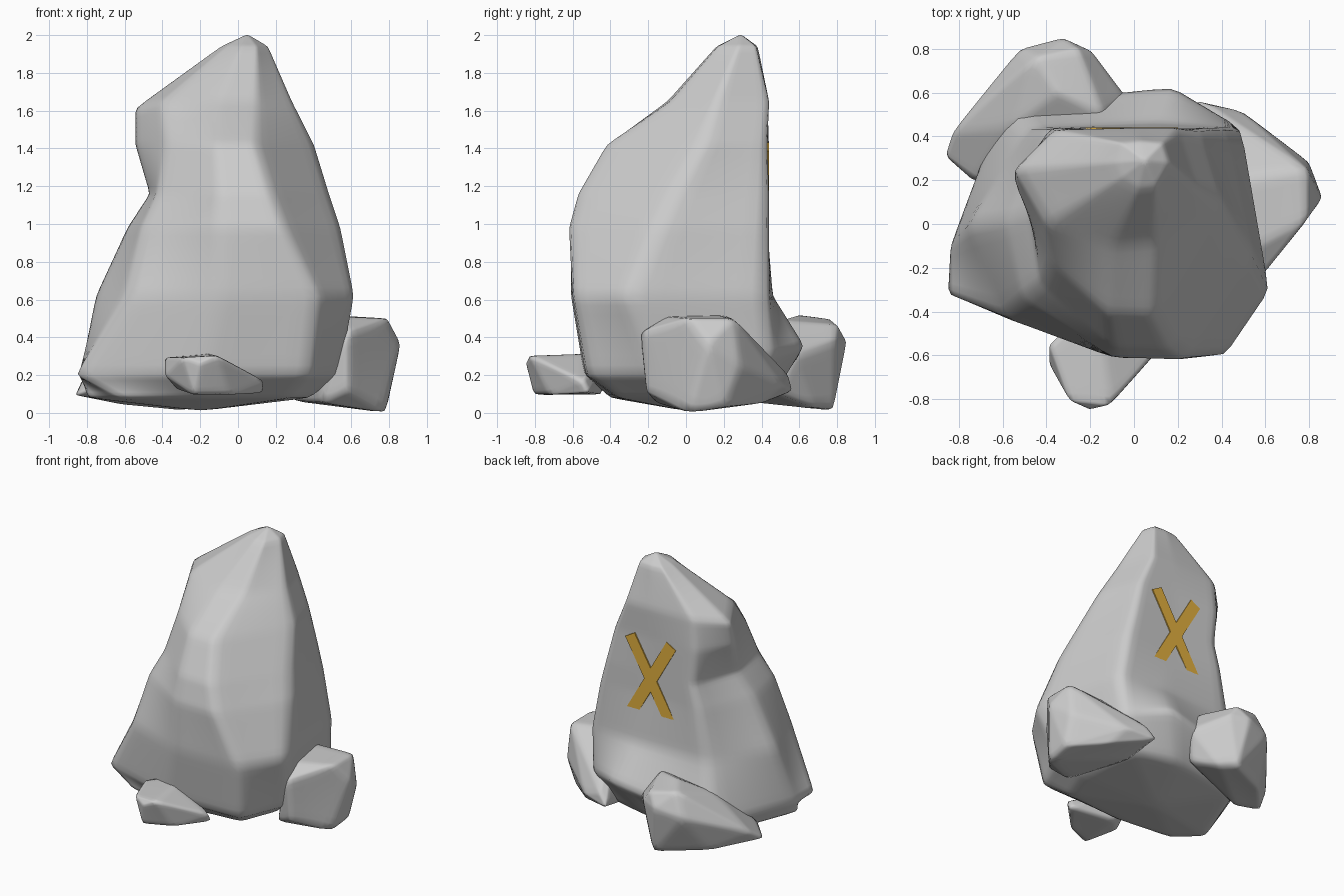
import bpy, bmesh
from math import radians
from mathutils import Vector

if "Cube" in bpy.data.objects:
    bpy.data.objects.remove(bpy.data.objects["Cube"])


def finish(bm, name, crease):
    """Turn a coarse cage into a softly worn rock."""
    bmesh.ops.recalc_face_normals(bm, faces=bm.faces)
    layer = bm.edges.layers.float.new("crease_edge")
    for e in bm.edges:
        e[layer] = crease
    me = bpy.data.meshes.new(name)
    bm.to_mesh(me)
    bm.free()
    ob = bpy.data.objects.new(name, me)
    bpy.context.collection.objects.link(ob)
    sub = ob.modifiers.new("worn_edges", "SUBSURF")
    sub.levels = sub.render_levels = 3
    for p in me.polygons:
        p.use_smooth = True
    return ob


def loft(name, rings, low, high):
    """Skin stacked rings (points may carry a lift), closed by a tip at each end."""
    bm = bmesh.new()
    loops = [[bm.verts.new((p[0], p[1], z + sum(p[2:]))) for p in pts] for z, pts in rings]
    n = len(loops[0])
    for a, b in zip(loops, loops[1:]):
        for i in range(n):
            j = (i + 1) % n
            bm.faces.new((a[i], a[j], b[j], b[i]))
    for loop, tip in ((loops[0], low), (loops[-1], high)):
        v = bm.verts.new(tip)
        for i in range(n):
            bm.faces.new((loop[i], loop[(i + 1) % n], v))
    return finish(bm, name, 0.55)


def hull_rock(name, pts, grow=1.04):
    """Small rock: hull of a few corner points, softened."""
    bm = bmesh.new()
    c = sum((Vector(p) for p in pts), Vector()) / len(pts)
    for p in pts:
        bm.verts.new(c + (Vector(p) - c) * grow)
    bmesh.ops.convex_hull(bm, input=bm.verts)
    loose = [v for v in bm.verts if not v.link_faces]
    bmesh.ops.delete(bm, geom=loose, context="VERTS")
    bmesh.ops.dissolve_limit(bm, angle_limit=radians(8), verts=bm.verts, edges=bm.edges)
    return finish(bm, name, 0.55)


# Main boulder: rings run back right, right, front right, front,
# front left, left, back left, back
boulder = [
    (0.08, [(.33, .38), (.38, -.1), (.28, -.36), (-.2, -.4), (-.62, -.36), (-.8, -.2), (-.58, .36), (0, .46)]),
    (0.20, [(.47, .45, .1), (.54, -.14), (.38, -.53), (-.2, -.54), (-.86, -.32), (-.84, -.1), (-.6, .55), (.18, .63, .16)]),
    (0.62, [(.49, .44), (.62, -.31), (.42, -.6), (-.1, -.61), (-.59, -.43), (-.76, 0), (-.48, .44), (.1, .46)]),
    (0.98, [(.42, .44), (.55, -.15), (.24, -.62), (-.1, -.61), (-.51, -.34), (-.59, .02), (-.41, .44), (0, .43)]),
    (1.16, [(.37, .44), (.49, -.06), (.17, -.57), (-.1, -.56), (-.43, -.27), (-.47, .06), (-.36, .44), (0, .43)]),
    (1.42, [(.3, .43), (.41, .09), (.09, -.42), (-.12, -.41), (-.38, -.18), (-.55, .2), (-.38, .44), (0, .43)]),
    (1.65, [(.2, .44), (.29, .16), (.1, -.08), (-.1, -.1), (-.4, 0), (-.55, .25, -.04), (-.36, .43), (0, .44)]),
    (1.94, [(.13, .37), (.16, .28), (.1, .17), (.02, .16), (-.06, .21), (-.09, .28), (-.06, .37), (.03, .38)]),
]
loft("main_boulder", boulder, (-.2, 0, .01), (.05, .29, 2.005))

# Three small rocks around the foot
hull_rock("right_rock", [
    (.58, -.23, .42), (.58, -.2, .12), (.55, -.1, .5), (.78, .02, .49), (.78, .25, .49),
    (.85, .12, .36), (.77, .02, .01), (.45, .2, .51), (.35, .53, .2), (.28, .55, .12),
    (.5, .5, .15), (.55, .4, .06), (.3, .3, .07), (.78, .2, .04), (.79, .28, .25),
    (.4, 0, .3), (.45, -.15, .06)])
hull_rock("back_left_rock", [
    (-.35, .6, .51), (-.45, .75, .49), (-.26, .79, .46), (-.33, .84, .37), (-.52, .79, .33),
    (-.2, .78, .38), (-.04, .57, .3), (-.15, .5, .48), (-.28, .77, .02), (-.2, .68, .03),
    (-.1, .5, .1), (-.82, .42, .17), (-.85, .32, .1), (-.72, .2, .15), (-.65, .3, .07),
    (-.55, .45, .4), (-.75, .5, .2), (-.6, .6, .05), (-.2, .3, .3)])
hull_rock("front_rock", [
    (-.38, -.55, .29), (-.38, -.64, .2), (-.29, -.8, .29), (-.2, -.84, .26), (-.11, -.82, .3),
    (-.15, -.55, .31), (0, -.7, .25), (.13, -.55, .17), (.13, -.52, .11), (-.23, -.8, .1),
    (-.05, -.72, .1), (-.32, -.58, .13), (-.2, -.45, .1), (-.25, -.42, .3)])

# Painted cross on the flat back
paint = bpy.data.materials.new("ochre_paint")
paint.diffuse_color = (.75, .43, .05, 1)
paint.use_nodes = True
paint.node_tree.nodes["Principled BSDF"].inputs["Base Color"].default_value = paint.diffuse_color
for side, angle in (("a", 30), ("b", -30)):
    bpy.ops.mesh.primitive_cube_add(size=1, location=(-.01, .42, 1.11), rotation=(0, radians(angle), 0))
    bar = bpy.context.object
    bar.name = "cross_bar_" + side
    bar.scale = (.09, .04, .69)
    bar.data.materials.append(paint)
